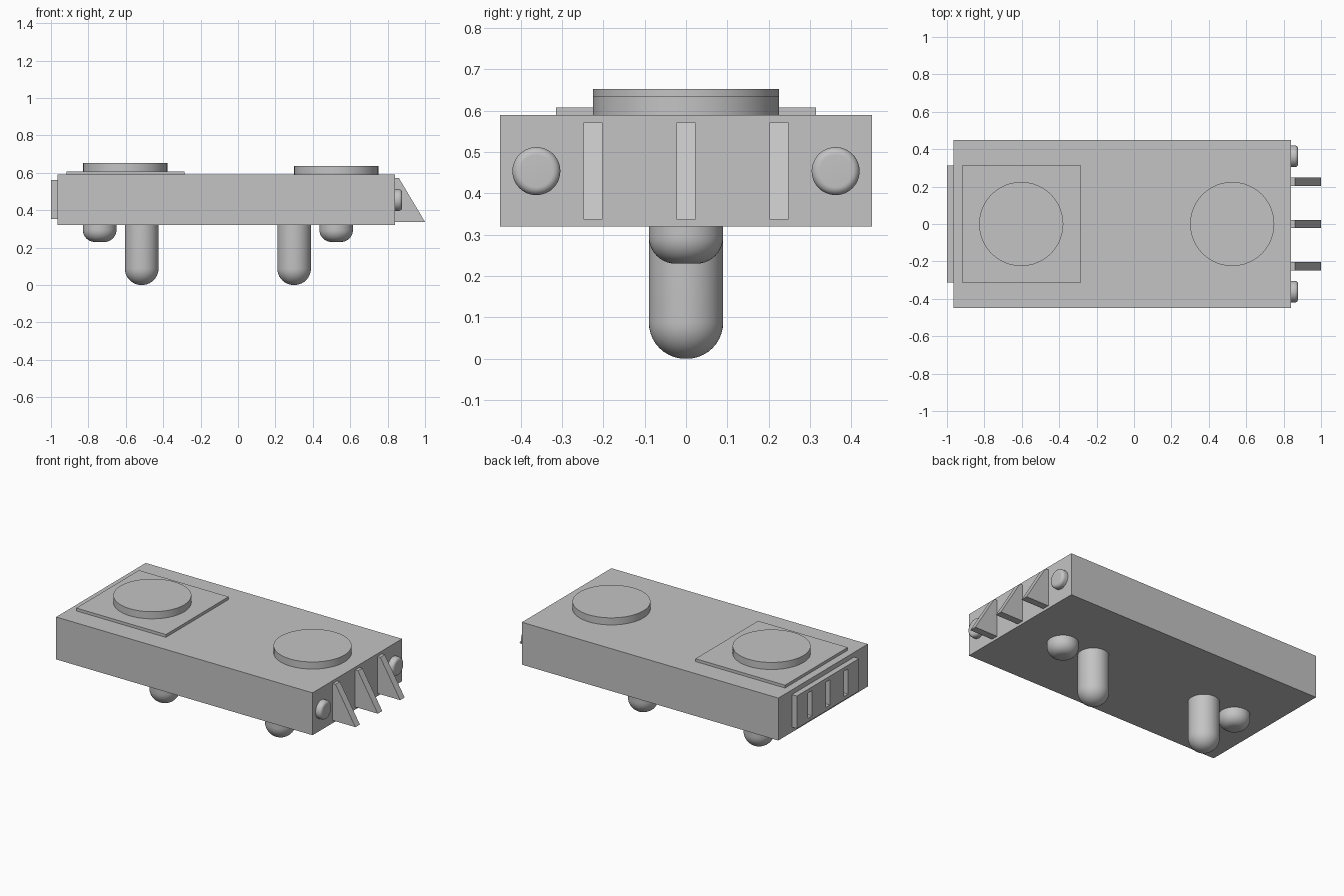
import bpy, bmesh
from math import pi, sin, cos
from mathutils import Matrix, Vector

cube = bpy.data.objects.get("Cube")
if cube:
    bpy.data.objects.remove(cube, do_unlink=True)

GREY = (0.55, 0.55, 0.55, 1)
grey = bpy.data.materials.new("plain grey")
grey.use_nodes = True
grey.diffuse_color = GREY
grey.node_tree.nodes["Principled BSDF"].inputs["Base Color"].default_value = GREY


def finish(name, bm, smooth=False):
    bmesh.ops.recalc_face_normals(bm, faces=bm.faces)
    mesh = bpy.data.meshes.new(name)
    bm.to_mesh(mesh)
    bm.free()
    mesh.materials.append(grey)
    obj = bpy.data.objects.new(name, mesh)
    bpy.context.collection.objects.link(obj)
    bpy.ops.object.select_all(action="DESELECT")
    obj.select_set(True)
    bpy.context.view_layer.objects.active = obj
    if smooth:
        bpy.ops.object.shade_smooth_by_angle(angle=pi / 6)
    return obj


def box(name, low, high):
    low, high = Vector(low), Vector(high)
    bm = bmesh.new()
    bmesh.ops.create_cube(bm, size=1)
    bmesh.ops.scale(bm, vec=high - low, verts=bm.verts)
    bmesh.ops.translate(bm, vec=(low + high) / 2, verts=bm.verts)
    return finish(name, bm)


def peg(name, base, direction, radius, length, rounding, steps=10):
    """Round peg growing from base along direction, with a rounded far rim."""
    profile = [(0, 0), (radius, 0)]
    for i in range(steps + 1 if rounding else 1):
        a = i / steps * pi / 2
        profile.append((radius - rounding * (1 - cos(a)),
                        length - rounding * (1 - sin(a))))
    profile.append((0, length))
    bm = bmesh.new()
    verts = [bm.verts.new((r, 0, h)) for r, h in profile]
    edges = [bm.edges.new(pair) for pair in zip(verts, verts[1:])]
    bmesh.ops.spin(bm, geom=verts + edges, cent=(0, 0, 0), axis=(0, 0, 1),
                   angle=2 * pi, steps=48, use_merge=True)
    bmesh.ops.remove_doubles(bm, verts=bm.verts, dist=0.0001)
    turn = Vector((0, 0, 1)).rotation_difference(Vector(direction))
    bm.transform(Matrix.Translation(base) @ turn.to_matrix().to_4x4())
    return finish(name, bm, smooth=True)


def fin(name, y, width):
    """Wedge fin on the end wall, sloping outward to its foot."""
    bm = bmesh.new()
    outline = [(0.84, 0.337), (1.0, 0.337), (0.86, 0.572), (0.84, 0.572)]
    face = bm.faces.new([bm.verts.new((x, y - width / 2, z)) for x, z in outline])
    out = bmesh.ops.extrude_face_region(bm, geom=[face])
    moved = [g for g in out["geom"] if isinstance(g, bmesh.types.BMVert)]
    bmesh.ops.translate(bm, vec=(0, width, 0), verts=moved)
    return finish(name, bm)


UP, DOWN, OUT = (0, 0, 1), (0, 0, -1), (1, 0, 0)
BOTTOM, TOP = 0.32, 0.59

# Main slab and raised square
box("body", (-0.965, -0.45, BOTTOM), (0.84, 0.45, TOP))
box("square_plate", (-0.918, -0.315, TOP), (-0.287, 0.315, 0.608))

# Round pads on top
peg("pad_on_plate", (-0.603, 0, 0.608), UP, 0.225, 0.045, 0)
peg("pad_on_body", (0.525, 0, TOP), UP, 0.225, 0.045, 0)

# Long and short pegs underneath
for label, long_x, short_x in (("rear", -0.515, -0.74), ("fore", 0.3, 0.525)):
    peg(label + "_long_peg", (long_x, 0, BOTTOM), DOWN, 0.09, 0.32, 0.088)
    peg(label + "_short_peg", (short_x, 0, BOTTOM), DOWN, 0.09, 0.09, 0.065)

# Lamps and fins on the +x end
for side, s in (("left", 1), ("right", -1)):
    peg(side + "_lamp", (0.84, s * 0.362, 0.454), OUT, 0.058, 0.038, 0.019)
for label, y in (("left", 0.225), ("middle", 0), ("right", -0.225)):
    fin(label + "_fin", y, 0.045)

# Slotted grille on the other end
grille = box("grille", (-1.0, -0.313, 0.353), (-0.965, 0.313, 0.56))
for y in (-0.18, 0, 0.18):
    cutter = box("slot_cutter", (-1.1, y - 0.02, 0.376), (-0.9, y + 0.02, 0.537))
    cutter.hide_render = True
    cut = grille.modifiers.new("slot", "BOOLEAN")
    cut.operation, cut.solver, cut.object = "DIFFERENCE", "EXACT", cutter
    bpy.context.view_layer.objects.active = grille
    bpy.ops.object.modifier_apply(modifier=cut.name)
    bpy.data.objects.remove(cutter, do_unlink=True)
